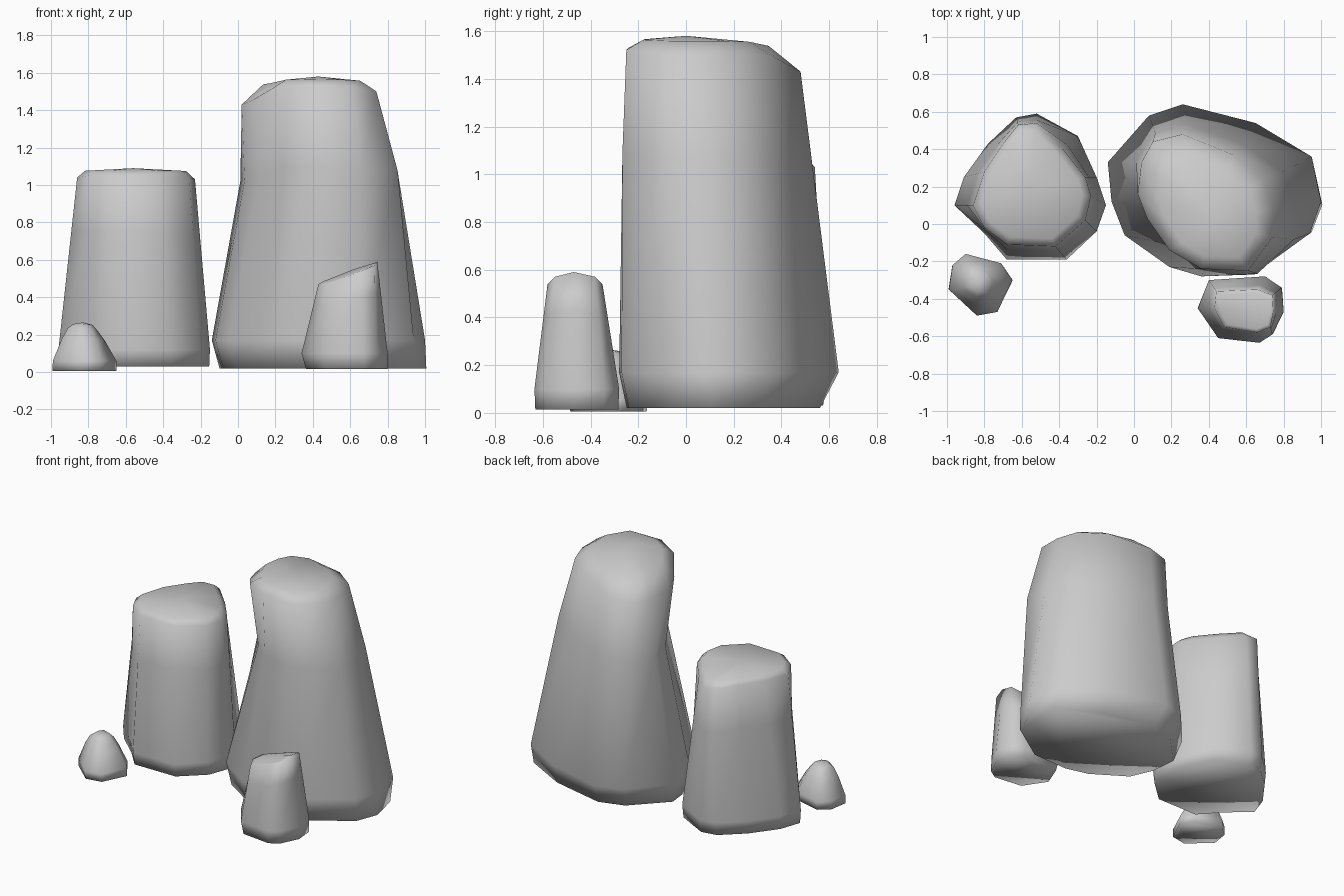
import bpy, bmesh


def rock(name, sides, foot, foot_z, belly_z, cap, cap_inset, rise=0.72, swell=1.0, shift=0.0, dents={}):
    """Loft a closed rock. sides: (belly x, belly y, top x, top y, top z) per edge.
    foot: (scale x, scale y, move x, move y); dents: inward waist offsets by edge index."""
    n = len(sides)
    bx = sum(s[0] for s in sides) / n
    by = sum(s[1] for s in sides) / n
    cx, cy, cz = cap
    sx, sy, mx, my = foot
    k, t = cap_inset, 0.68
    rings = [[], [], [], [], []]
    for i, (x, y, tx, ty, tz) in enumerate(sides):
        # foot tucks in, belly is widest, waist, shoulder, softened crown
        dx, dy = dents.get(i, (shift, 0))
        wx, wy = x + (tx - x) * t, y + (ty - y) * t
        rings[0].append((bx + (x - bx) * sx + mx, by + (y - by) * sy + my, foot_z))
        rings[1].append((x, y, belly_z))
        rings[2].append((bx + (wx - bx) * swell + dx, by + (wy - by) * swell + dy,
                         belly_z + (tz - belly_z) * t))
        rings[3].append((tx, ty, tz))
        rings[4].append((cx + (tx - cx) * k, cy + (ty - cy) * k, tz + (cz - tz) * rise))
    bm = bmesh.new()
    loops = [[bm.verts.new(p) for p in r] for r in rings]
    for lo, hi in zip(loops, loops[1:]):
        for i in range(n):
            j = (i + 1) % n
            bm.faces.new((lo[i], lo[j], hi[j], hi[i]))
    # domed cap and underside, all smoothly shaded
    tip = bm.verts.new(cap)
    for i in range(n):
        bm.faces.new((loops[-1][i], loops[-1][(i + 1) % n], tip))
    bm.faces.new(loops[0][::-1])
    for f in bm.faces:
        f.smooth = True
    me = bpy.data.meshes.new(name)
    bm.to_mesh(me)
    bm.free()
    ob = bpy.data.objects.new(name, me)
    bpy.context.collection.objects.link(ob)
    return ob


# tall rock, hollowed at its front left waist
rock("tall_rock", [
    (-0.14, 0.33, 0.04, 0.33, 1.42), (-0.12, 0.12, 0.02, 0.16, 1.43),
    (-0.05, -0.06, 0.07, 0.03, 1.45), (0.19, -0.23, 0.19, -0.14, 1.52),
    (0.36, -0.28, 0.36, -0.24, 1.53), (0.64, -0.27, 0.61, -0.25, 1.52),
    (0.94, -0.05, 0.74, -0.07, 1.50), (1.00, 0.12, 0.74, 0.09, 1.50),
    (0.95, 0.36, 0.69, 0.24, 1.50), (0.65, 0.54, 0.53, 0.37, 1.49),
    (0.26, 0.64, 0.26, 0.48, 1.43), (0.08, 0.58, 0.10, 0.44, 1.42),
], (0.97, 0.88, 0.025, -0.02), 0.02, 0.17, (0.43, 0.0, 1.58), 0.72, shift=0.02,
    dents={0: (0.03, 0), 1: (0.06, 0.03), 2: (0.08, 0.07), 3: (0.05, 0.05),
           4: (0.02, 0.01), 5: (0.04, -0.01), 6: (0.05, -0.02), 7: (0.03, 0)})

# medium rock
rock("medium_rock", [
    (-0.96, 0.10, -0.86, 0.10, 1.04), (-0.80, -0.05, -0.80, -0.02, 1.05),
    (-0.68, -0.19, -0.68, -0.11, 1.05), (-0.36, -0.19, -0.42, -0.12, 1.05),
    (-0.20, -0.04, -0.26, 0.02, 1.04), (-0.15, 0.10, -0.23, 0.15, 1.03),
    (-0.20, 0.25, -0.26, 0.25, 1.02), (-0.30, 0.47, -0.38, 0.40, 1.02),
    (-0.52, 0.59, -0.52, 0.54, 1.03), (-0.63, 0.57, -0.62, 0.53, 1.04),
    (-0.78, 0.43, -0.70, 0.43, 1.05), (-0.91, 0.25, -0.80, 0.28, 1.05),
], (0.99, 0.96, 0.0, 0.0), 0.03, 0.12, (-0.56, 0.18, 1.09), 0.86)

# small rock with a slanted top
rock("small_rock", [
    (0.34, -0.45, 0.43, -0.45, 0.47), (0.45, -0.61, 0.48, -0.55, 0.47),
    (0.67, -0.635, 0.66, -0.58, 0.54), (0.74, -0.59, 0.73, -0.55, 0.57),
    (0.80, -0.47, 0.745, -0.47, 0.59), (0.79, -0.34, 0.74, -0.38, 0.57),
    (0.70, -0.28, 0.66, -0.35, 0.54), (0.40, -0.30, 0.44, -0.36, 0.47),
], (0.95, 0.98, 0.01, 0.0), 0.015, 0.10, (0.62, -0.46, 0.55), 0.85, rise=0.2)

# pebble
rock("pebble", [
    (-0.99, -0.35, -0.91, -0.34, 0.235), (-0.84, -0.49, -0.84, -0.39, 0.235),
    (-0.73, -0.47, -0.78, -0.38, 0.225), (-0.65, -0.30, -0.75, -0.31, 0.22),
    (-0.71, -0.21, -0.78, -0.26, 0.23), (-0.90, -0.16, -0.87, -0.23, 0.235),
    (-0.97, -0.22, -0.90, -0.27, 0.235),
], (1.01, 0.97, 0.0, 0.0), 0.005, 0.06, (-0.83, -0.32, 0.265), 0.65, swell=1.05)
